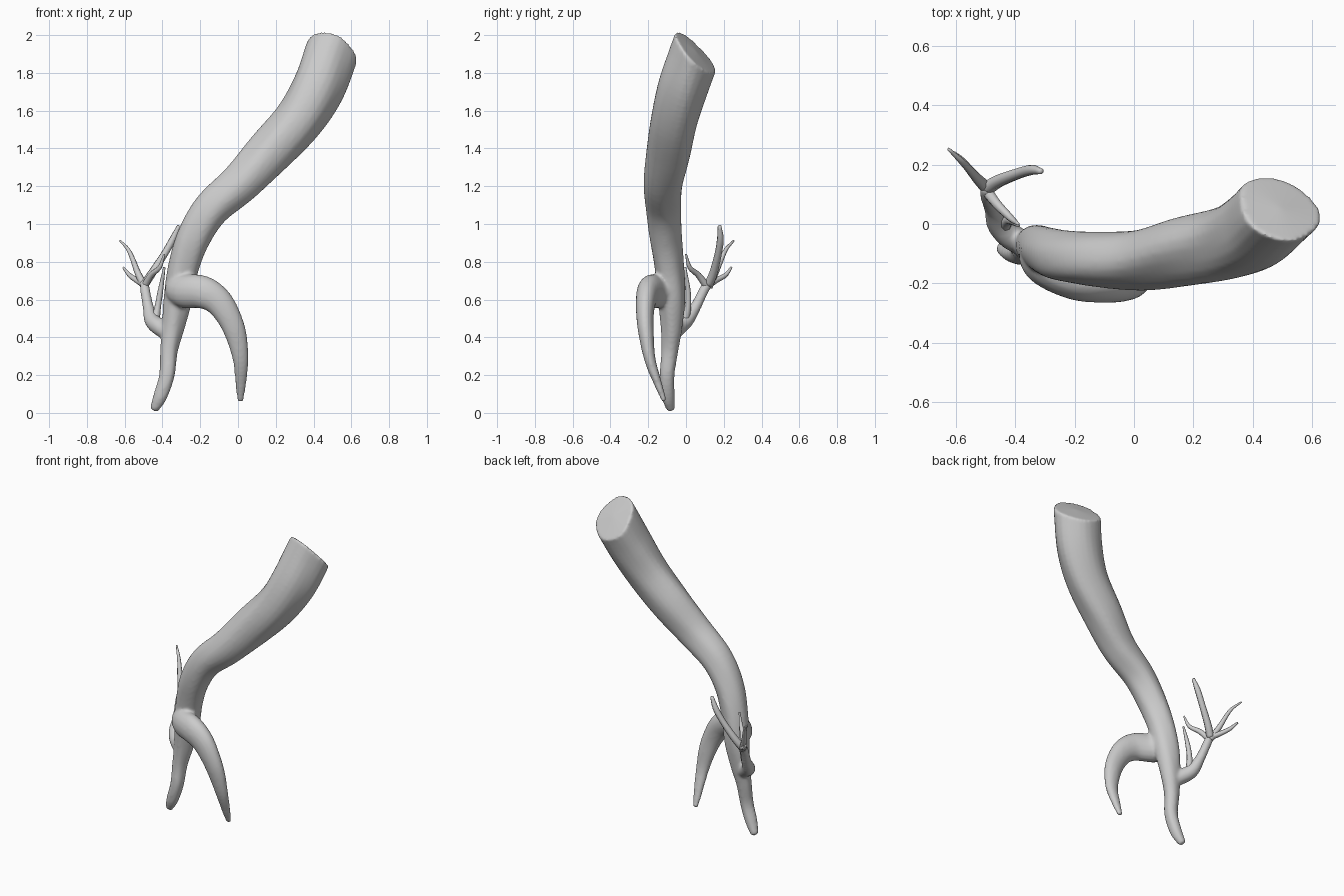
import bpy, bmesh, math
from mathutils import Vector


def spline(pts, sub):
    # Catmull-Rom resampling of (x, y, z, radius) points
    p = [Vector(q) for q in pts]
    p = [2 * p[0] - p[1]] + p + [2 * p[-1] - p[-2]]
    out = []
    for i in range(1, len(p) - 2):
        a, b, c, d = p[i - 1:i + 3]
        for k in range(sub):
            t = k / sub
            out.append(0.5 * (2 * b + (c - a) * t + (2 * a - 5 * b + 4 * c - d) * t * t
                              + (3 * b - a - 3 * c + d) * t ** 3))
    out.append(p[-2])
    return out


def tube(bm, pts, sides=8, sub=4, flat=1.0, lobe=0.0, twist=0.0, cut=None):
    # Swept tube; optional twisted ridges and a slanted cut at the start
    path = spline(pts, sub)
    pos = [q.to_3d() for q in path]
    n = len(path)
    u, rings = None, []
    for i, q in enumerate(path):
        t = (pos[min(i + 1, n - 1)] - pos[max(i - 1, 0)]).normalized()
        u = Vector((1, 0, 0)) if u is None else u
        u = (u - t * u.dot(t)).normalized()
        v = t.cross(u)
        ring = []
        for k in range(sides):
            a = 2 * math.pi * k / sides
            w = a + twist * i / n
            r = max(q[3], 0.002) * (1 + lobe * math.cos(3 * w) + 0.6 * lobe * math.sin(5 * w + 1))
            o = (u * math.cos(a) + v * math.sin(a)) * r
            o.y *= flat
            co = pos[i] + o
            if cut:
                # keep the rings below the slanted end plane
                d = (co - pos[0]).dot(cut)
                lim = -0.006 * i
                if i == 0 or d > lim:
                    co -= t * ((d - lim) / t.dot(cut))
            ring.append(bm.verts.new(co))
        rings.append(ring)
    for r0, r1 in zip(rings, rings[1:]):
        for k in range(sides):
            j = (k + 1) % sides
            bm.faces.new((r0[k], r0[j], r1[j], r1[k]))
    # slightly domed ends
    for ring, i, m in ((rings[0], 0, 1), (rings[-1], n - 1, n - 2)):
        out = (pos[i] - pos[m]).normalized()
        tip = bm.verts.new(pos[i] + out * max(path[i][3], 0.002) * (0.08 if cut and i == 0 else 0.4))
        for k in range(sides):
            bm.faces.new((ring[k], ring[(k + 1) % sides], tip))


def finish(name, bm, remesh=False):
    bmesh.ops.recalc_face_normals(bm, faces=bm.faces)
    me = bpy.data.meshes.new(name)
    bm.to_mesh(me)
    bm.free()
    for f in me.polygons:
        f.use_smooth = True
    ob = bpy.data.objects.new(name, me)
    bpy.context.collection.objects.link(ob)
    if remesh:
        m = ob.modifiers.new("blend", 'REMESH')
        m.mode = 'VOXEL'
        m.voxel_size = 0.009
        m.use_smooth_shade = True
        s = ob.modifiers.new("soften", 'SMOOTH')
        s.factor = 0.5
        s.iterations = 8
    return ob


# main limb running down to its left foot, fused with the front fork and side stem
bm = bmesh.new()
tube(bm, [(0.49, 0.05, 1.905, 0.142), (0.42, -0.015, 1.72, 0.14), (0.32, -0.06, 1.55, 0.13),
          (0.17, -0.09, 1.38, 0.123), (0.02, -0.12, 1.22, 0.108), (-0.14, -0.12, 1.08, 0.097),
          (-0.235, -0.11, 0.93, 0.09), (-0.29, -0.09, 0.77, 0.082), (-0.32, -0.075, 0.6, 0.076),
          (-0.345, -0.075, 0.45, 0.06), (-0.365, -0.085, 0.33, 0.047), (-0.375, -0.10, 0.2, 0.041),
          (-0.41, -0.095, 0.09, 0.037), (-0.445, -0.08, 0.018, 0.024)],
     sides=24, sub=6, flat=0.95, lobe=0.035, twist=4.0,
     cut=Vector((0.28, 0.70, 0.66)).normalized())
tube(bm, [(-0.32, -0.09, 0.66, 0.08), (-0.28, -0.15, 0.645, 0.09), (-0.19, -0.195, 0.64, 0.088),
          (-0.11, -0.212, 0.595, 0.077), (-0.05, -0.217, 0.51, 0.066), (-0.01, -0.21, 0.41, 0.057),
          (0.014, -0.19, 0.28, 0.042), (0.015, -0.15, 0.16, 0.03), (0.012, -0.115, 0.065, 0.018)],
     sides=16, sub=6, flat=0.7)
tube(bm, [(-0.35, -0.075, 0.41, 0.04), (-0.41, -0.045, 0.45, 0.046), (-0.455, 0.0, 0.49, 0.042),
          (-0.475, 0.05, 0.56, 0.03), (-0.492, 0.095, 0.65, 0.027), (-0.495, 0.125, 0.695, 0.025)],
     sides=12, sub=5)
finish("forked_branch", bm, remesh=True)

# thin twigs growing from the side stem
twigs = {
    "long_twig": [(-0.495, 0.12, 0.68, 0.024), (-0.455, 0.145, 0.74, 0.022), (-0.39, 0.17, 0.84, 0.019),
                  (-0.345, 0.182, 0.92, 0.018), (-0.313, 0.178, 0.99, 0.01)],
    "outer_upper_twig": [(-0.495, 0.12, 0.67, 0.022), (-0.53, 0.155, 0.74, 0.017), (-0.56, 0.19, 0.82, 0.013),
                         (-0.585, 0.215, 0.87, 0.01), (-0.625, 0.253, 0.912, 0.005)],
    "outer_lower_twig": [(-0.495, 0.12, 0.68, 0.02), (-0.54, 0.165, 0.705, 0.015),
                         (-0.575, 0.21, 0.73, 0.012), (-0.607, 0.24, 0.77, 0.006)],
    "inner_twig": [(-0.495, 0.11, 0.67, 0.02), (-0.46, 0.065, 0.73, 0.016), (-0.415, 0.02, 0.77, 0.012),
                   (-0.39, 0.0, 0.84, 0.005)],
    "base_twig": [(-0.44, -0.01, 0.48, 0.026), (-0.425, 0.01, 0.56, 0.017), (-0.41, 0.01, 0.65, 0.014),
                  (-0.39, -0.005, 0.77, 0.006)],
}
for name, pts in twigs.items():
    bm = bmesh.new()
    tube(bm, pts, sides=8, sub=4)
    finish(name, bm)
